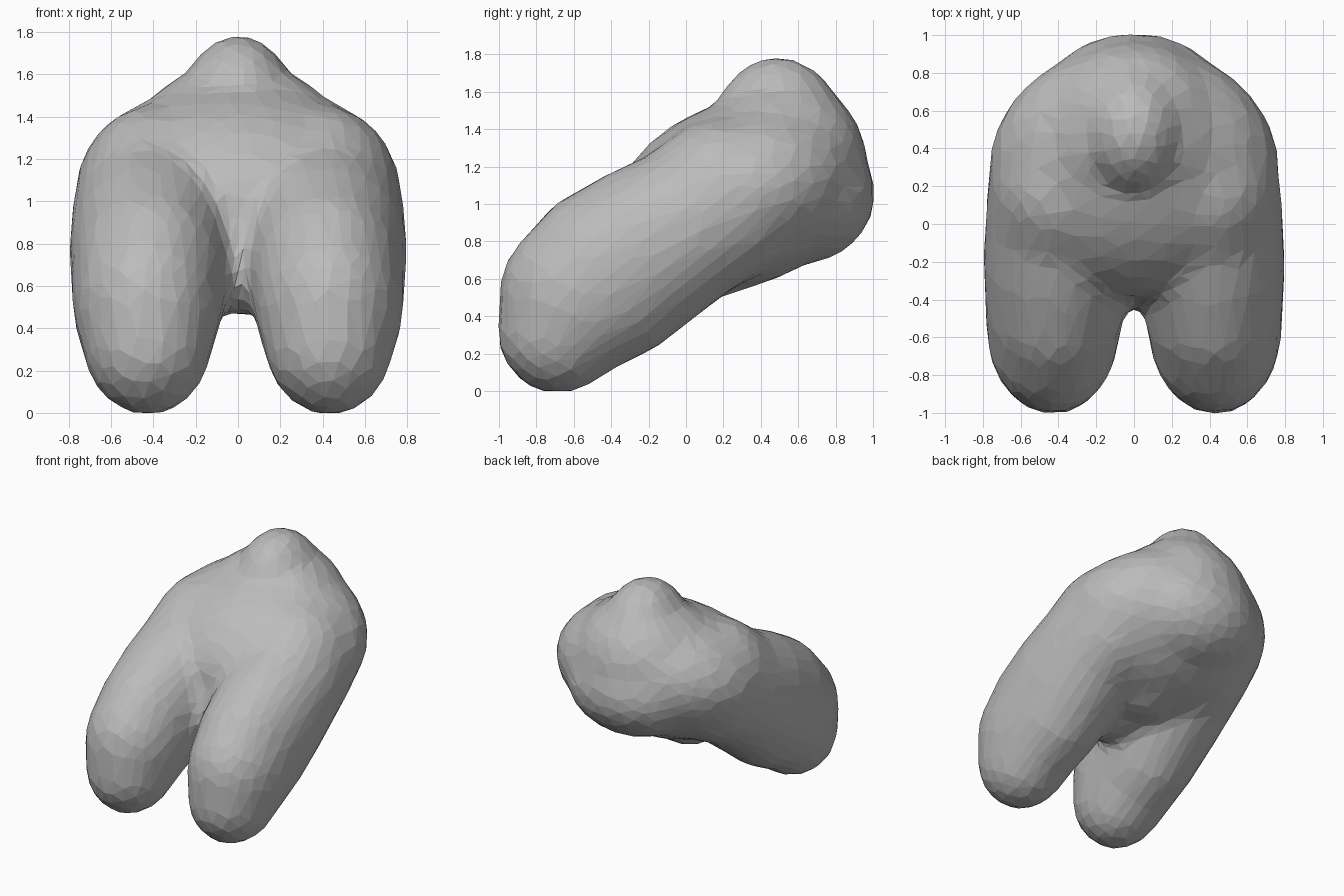
import bpy, bmesh, math
from mathutils import Matrix, Vector

default_cube = bpy.data.objects.get("Cube")
if default_cube:
    bpy.data.objects.remove(default_cube, do_unlink=True)

grey = bpy.data.materials.new("plain grey")
grey.use_nodes = True
colour = (0.5, 0.5, 0.5, 1)
grey.diffuse_color = colour
grey.node_tree.nodes["Principled BSDF"].inputs["Base Color"].default_value = colour

bm = bmesh.new()
GROW = .012  # makes up for the shrinkage of the softening


def lump(centre, radii, pitch=0):
    """Ellipsoid tilted in the side plane."""
    matrix = (Matrix.Translation(centre)
              @ Matrix.Rotation(math.radians(pitch), 4, 'X')
              @ Matrix.Diagonal((*[r + GROW for r in radii], 1)))
    bmesh.ops.create_icosphere(bm, subdivisions=4, radius=1, matrix=matrix)


# Broad body, rounded back and the hump on top
lump((0, .28, 1.05), (.76, .68, .48), 20)
lump((0, .6, 1.05), (.5, .4, .36))
lump((0, .54, 1.2), (.47, .42, .46))
lump((0, .49, 1.3), (.3, .37, .48))

# Web joining the two lobes and the underside
lump((0, -.06, .81), (.22, .42, .28), 36)
lump((0, .1, .86), (.36, .4, .36))

# Lobe sections from tip to root: x, y, z, half width, side radius
sections = [
    (.43, -.68, .32, .29, .32),
    (.43, -.57, .51, .34, .42),
    (.42, -.41, .63, .36, .46),
    (.41, -.20, .77, .38, .44),
    (.40, .02, .90, .38, .41),
    (.38, .20, 1.02, .38, .43),
]
STEPS = 3
for side in (-1, 1):
    # Soft shoulders beside the hump
    lump((side * .2, .45, 1.15), (.3, .42, .44))
    # Blunt underside of each tip
    lump((side * .43, -.72, .26), (.25, .24, .26))
    for a, b in zip(sections, sections[1:]):
        for i in range(STEPS + 1):
            t = i / STEPS
            x, y, z, width, radius = [p + (q - p) * t for p, q in zip(a, b)]
            lump((side * x, y, z), (width, radius, radius))

mesh = bpy.data.meshes.new("two_lobed_body")
bm.to_mesh(mesh)
bm.free()
body = bpy.data.objects.new("two_lobed_body", mesh)
bpy.context.collection.objects.link(body)

# Fuse, soften the joins, and reduce to irregular flat facets
remesh = body.modifiers.new("fuse", 'REMESH')
remesh.mode = 'VOXEL'
remesh.voxel_size = .03
smooth = body.modifiers.new("soften", 'SMOOTH')
smooth.factor = .5
smooth.iterations = 30
reduce = body.modifiers.new("facets", 'DECIMATE')
reduce.ratio = .05

bpy.context.view_layer.update()
evaluated = body.evaluated_get(bpy.context.evaluated_depsgraph_get())
final = bpy.data.meshes.new_from_object(evaluated)
body.modifiers.clear()
body.data = final
final.materials.clear()
final.materials.append(grey)

# Centre it and stand it on the ground
lo = Vector([min(v.co[k] for v in final.vertices) for k in range(3)])
hi = Vector([max(v.co[k] for v in final.vertices) for k in range(3)])
middle = (lo + hi) / 2
final.transform(Matrix.Translation((-middle.x, -middle.y, -lo.z)))
for p in final.polygons:
    p.use_smooth = False
    p.material_index = 0
